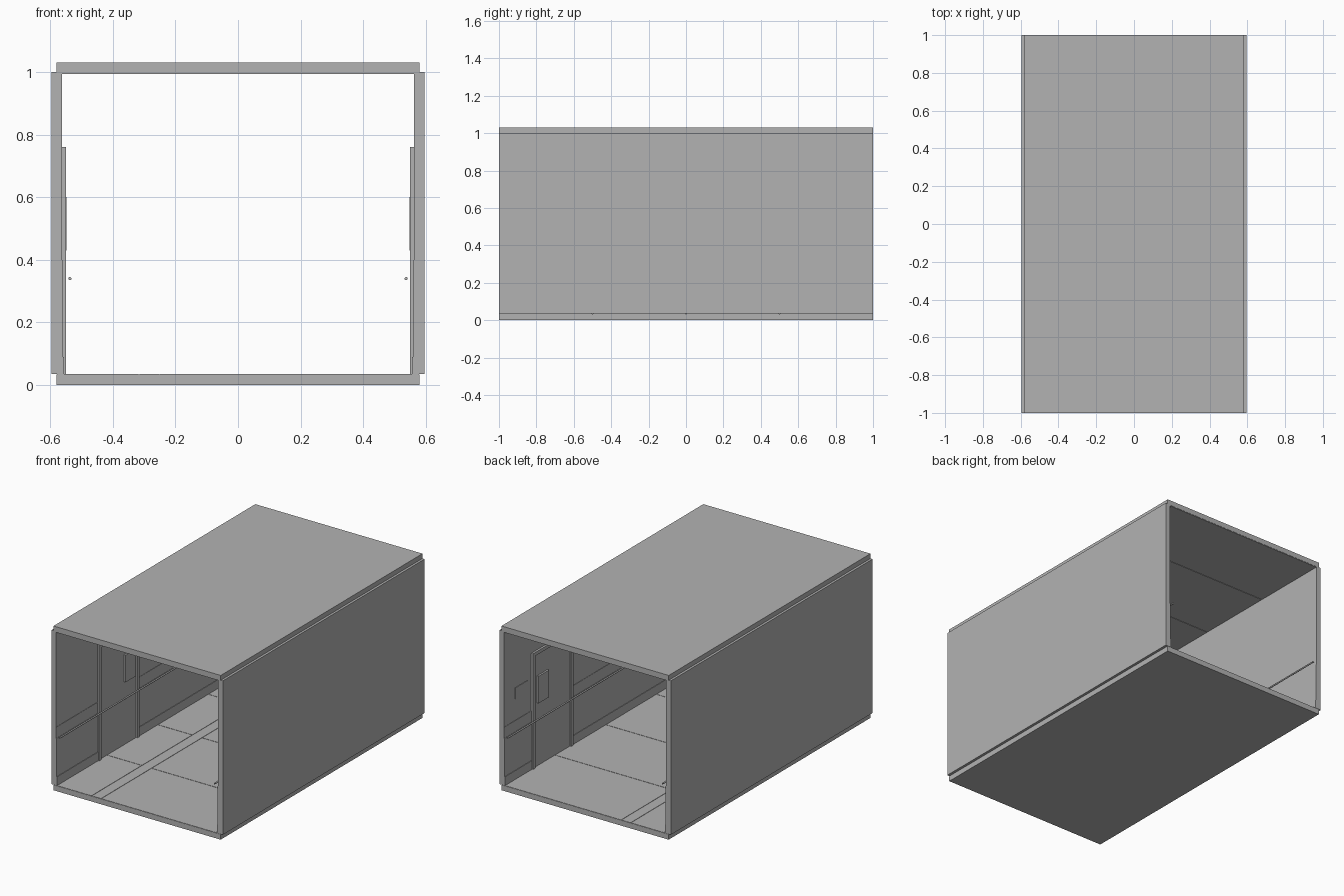
import bpy
import bmesh
import math

cube = bpy.data.objects.get("Cube")
if cube:
    bpy.data.objects.remove(cube, do_unlink=True)

grey = bpy.data.materials.new("plain grey")
grey.use_nodes = True
colour = (0.45, 0.45, 0.45, 1)
grey.diffuse_color = colour
grey.node_tree.nodes["Principled BSDF"].inputs["Base Color"].default_value = colour


def finish(name, bm):
    bmesh.ops.recalc_face_normals(bm, faces=bm.faces)
    mesh = bpy.data.meshes.new(name)
    bm.to_mesh(mesh)
    bm.free()
    mesh.materials.append(grey)
    obj = bpy.data.objects.new(name, mesh)
    bpy.context.collection.objects.link(obj)
    return obj


def add_box(bm, xs, ys, zs):
    verts = bmesh.ops.create_cube(bm, size=1)["verts"]
    for v in verts:
        for i, (a, b) in enumerate((xs, ys, zs)):
            v.co[i] = (a + b) / 2 + v.co[i] * abs(b - a)


def box(name, xs, ys, zs):
    bm = bmesh.new()
    add_box(bm, xs, ys, zs)
    return finish(name, bm)


def panels(name, x_cuts, y_cuts, zs, gap=0.003):
    """Grid of thin panels separated by narrow joints."""
    bm = bmesh.new()
    for x0, x1 in zip(x_cuts, x_cuts[1:]):
        for y0, y1 in zip(y_cuts, y_cuts[1:]):
            add_box(bm, (x0 + gap / 2, x1 - gap / 2), (y0 + gap / 2, y1 - gap / 2), zs)
    return finish(name, bm)


def extrude_y(name, profile, y0, y1):
    """Sweep an x-z profile along the corridor."""
    bm = bmesh.new()
    face = bm.faces.new([bm.verts.new((x, y0, z)) for x, z in profile])
    new = bmesh.ops.extrude_face_region(bm, geom=[face])["geom"]
    moved = [g for g in new if isinstance(g, bmesh.types.BMVert)]
    bmesh.ops.translate(bm, verts=moved, vec=(0, y1 - y0, 0))
    return finish(name, bm)


# Floor and ceiling slabs with jointed linings
FLOOR, TOP, WALL = 0.035, 1.0, 0.563
box("floor_slab", (-0.58, 0.58), (-1, 1), (0, 0.033))
y_cuts = (-1, -0.5, 0, 0.5, 1)
panels("floor_tiles", (-0.58, -0.316), y_cuts, (0.033, FLOOR))
panels("floor_strip", (-0.316, -0.25), (-1, 1), (0.033, FLOOR))
panels("floor_tiles_wide", (-0.25, 0.58), y_cuts, (0.033, FLOOR))
box("ceiling_slab", (-0.58, 0.58), (-1, 1), (0.997, 1.03))
panels("ceiling_lining", (-0.565, 0.565), y_cuts, (0.994, 0.997))


def build_side(side, s, door_y0, door_y1, sign_y):
    """One wall with its doorway, stepped skirting and handrail."""
    box(side + "_wall", (s * WALL, s * 0.595), (-1, 1), (FLOOR, TOP))

    # Skirting, lower panel and rail band on both sides of the door
    steps = [(WALL, FLOOR), (0.556, FLOOR), (0.556, 0.09), (0.559, 0.09),
             (0.559, 0.33), (0.561, 0.33), (0.561, 0.4), (WALL, 0.4)]
    profile = [(s * x, z) for x, z in steps]
    extrude_y(side + "_wainscot_front", profile, -1, door_y0)
    extrude_y(side + "_wainscot_back", profile, door_y1, 1)

    # Door frame, recessed leaf and small plaque
    inner, post, head = 0.55, 0.022, 0.76
    bm = bmesh.new()
    frame_x = (s * inner, s * WALL)
    add_box(bm, frame_x, (door_y0, door_y0 + post), (FLOOR, head))
    add_box(bm, frame_x, (door_y1 - post, door_y1), (FLOOR, head))
    add_box(bm, frame_x, (door_y0 + post, door_y1 - post), (head - post, head))
    finish(side + "_door_frame", bm)
    box(side + "_door_leaf", (s * 0.559, s * WALL),
        (door_y0 + post, door_y1 - post), (FLOOR, head - post))
    box(side + "_door_plaque", (s * 0.548, s * 0.559),
        (sign_y - 0.052, sign_y + 0.052), (0.43, 0.6))

    # Handrail
    bm = bmesh.new()
    bmesh.ops.create_cone(bm, cap_ends=True, segments=12, radius1=0.005,
                          radius2=0.005, depth=2)
    for v in bm.verts:
        x, y, z = v.co
        v.co = (s * 0.537 + x, z, 0.34 + y)
    rail = finish(side + "_handrail", bm)
    for p in rail.data.polygons:
        p.use_smooth = len(p.vertices) == 4
    return rail


build_side("right", -1, -0.59, -0.19, -0.28)
build_side("left", 1, 0.33, 0.73, 0.625)

# Control plate beside the left door
box("control_plate", (0.56, WALL), (0.77, 0.89), (0.535, 0.605))
